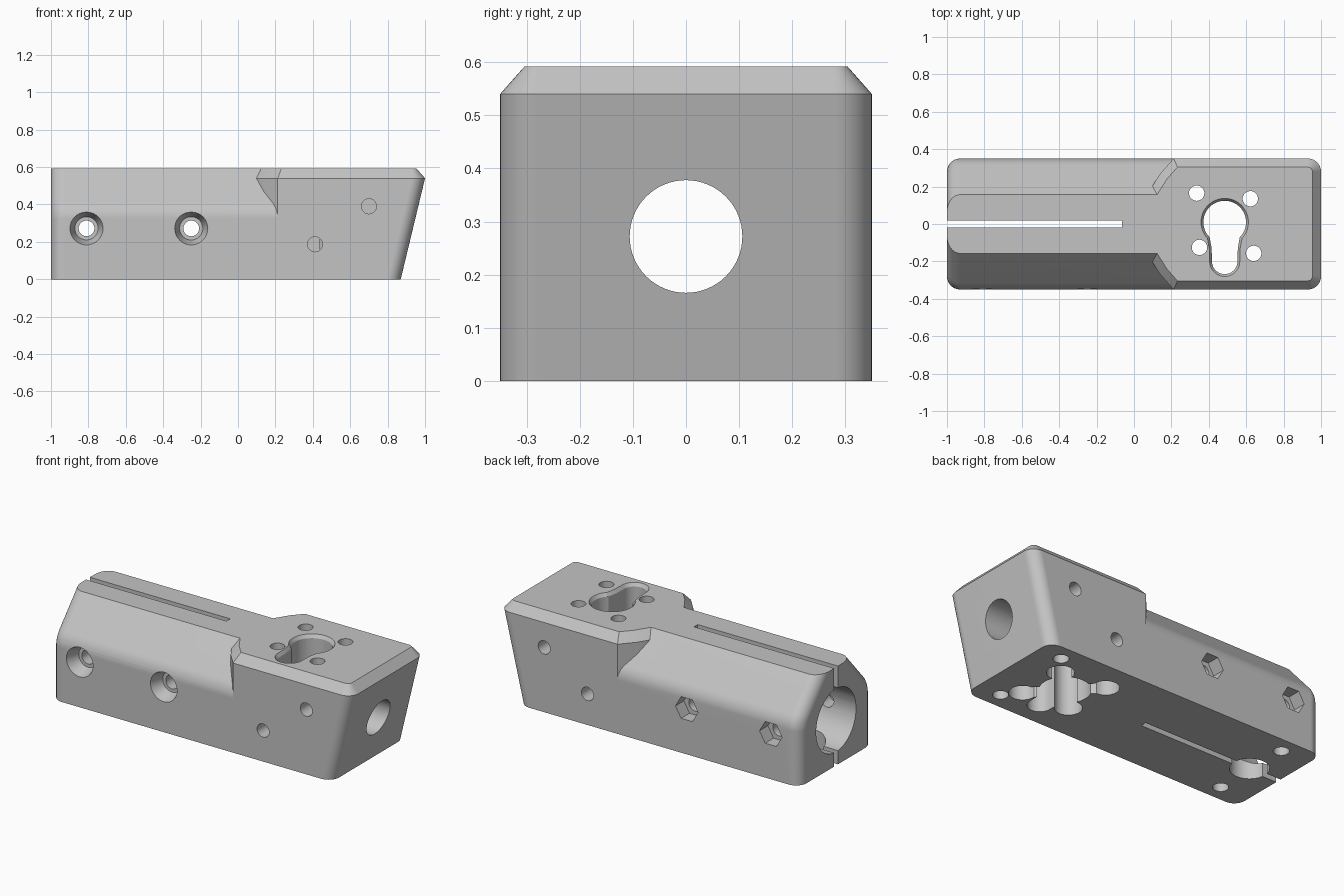
import bpy
import bmesh
from math import sin, cos, pi, radians
from mathutils import Vector

if "Cube" in bpy.data.objects:
    bpy.data.objects.remove(bpy.data.objects["Cube"])

H, W, R = 0.592, 0.35, 0.07      # height, half width, corner radius
BORE_Z = 0.272

grey = bpy.data.materials.new("plain_grey")
grey.use_nodes = True
grey.diffuse_color = (0.55, 0.55, 0.55, 1)
grey.node_tree.nodes["Principled BSDF"].inputs["Base Color"].default_value = (0.55, 0.55, 0.55, 1)


def loft(name, rings):
    """Closed solid through rings that have equal point counts."""
    bm = bmesh.new()
    loops = [[bm.verts.new(p) for p in ring] for ring in rings]
    n = len(loops[0])
    for a, b in zip(loops, loops[1:]):
        for i in range(n):
            j = (i + 1) % n
            bm.faces.new((a[i], a[j], b[j], b[i]))
    bm.faces.new(loops[0])
    bm.faces.new(loops[-1])
    bmesh.ops.recalc_face_normals(bm, faces=bm.faces)
    mesh = bpy.data.meshes.new(name)
    bm.to_mesh(mesh)
    bm.free()
    mesh.materials.append(grey)
    obj = bpy.data.objects.new(name, mesh)
    bpy.context.scene.collection.objects.link(obj)
    return obj


def inset(pts, d):
    """Mitred inset of a counterclockwise outline."""
    out = []
    for i, p in enumerate(pts):
        e1 = (p - pts[i - 1]).normalized()
        e2 = (pts[(i + 1) % len(pts)] - p).normalized()
        n1, n2 = Vector((-e1.y, e1.x)), Vector((-e2.y, e2.x))
        out.append(p + (n1 + n2) * (d / (1 + n1.dot(n2))))
    return out


def at_z(pts, z):
    return [(p.x, p.y, z) for p in pts]


def arc(cx, cy, r, a, b, n):
    steps = [radians(a + (b - a) * i / n) for i in range(n + 1)]
    return [Vector((cx + r * cos(t), cy + r * sin(t))) for t in steps]


def combine(tool, operation="DIFFERENCE"):
    """Boolean a tool into the body, then discard it."""
    tool.hide_render = True
    mod = body.modifiers.new("boolean", "BOOLEAN")
    mod.operation, mod.solver, mod.object = operation, "EXACT", tool
    bpy.context.view_layer.objects.active = body
    bpy.ops.object.modifier_apply(modifier=mod.name)
    bpy.data.objects.remove(tool)


def drill(axis, u, v, start, end, r, r_end=None, n=40):
    """Round or n-sided hole along an axis; u, v are the other coordinates in order."""
    rings = []
    for w, rad in ((start, r), (end, r_end or r)):
        ring = []
        for i in range(n):
            t = 2 * pi * i / n
            p = [u + rad * cos(t), v + rad * sin(t)]
            p.insert("xyz".index(axis), w)
            ring.append(p)
        rings.append(ring)
    combine(loft("drill", rings))


# Clamp barrel: sloped shoulders, filleted at the free end
SLOPE_TOP, CORNER_Z, T = 0.157, 0.375, 0.05
down = Vector((W - SLOPE_TOP, CORNER_Z - H)).normalized()
corner = Vector((W, CORNER_Z))
a, b = corner + Vector((0, -T)), corner - down * T
half = [Vector((W, 0))]
half += [a.lerp(corner, i / 6).lerp(corner.lerp(b, i / 6), i / 6) for i in range(7)]
half.append(Vector((SLOPE_TOP, H)))


def section(x, d):
    side = []
    for p in half:
        k = min(1, max(0, (p.y - a.y) / (b.y - a.y)))
        side.append((p.x - d * (1 + 0.34 * k), p.y))
    return [(x, y, z) for y, z in side] + [(x, -y, z) for y, z in reversed(side)]


rings = []
for i in range(9):
    t = pi / 2 * i / 8
    rings.append(section(-1 + R * (1 - cos(t)), R * (1 - sin(t))))
rings.append(section(0.3, 0))
body = loft("clamp_block", rings)

# Wide head: slanted end and chamfered top
lower = [Vector(p) for p in ((0.03, -0.1), (0.09, -0.19), (0.139, -0.268), (0.212, -W))]
lower += arc(1 - R, R - W, R, -90, 0, 8)
outline = lower + [Vector((p.x, -p.y)) for p in reversed(lower)]
foot = [Vector((p.x - (0.13 if p.x > 0.5 else 0), p.y)) for p in outline]
combine(loft("head", [at_z(foot, 0), at_z(outline, 0.54), at_z(inset(outline, 0.046), H)]), "UNION")

# Lengthwise bores and the clamping slot
drill("x", 0, BORE_Z, -1.1, 1.1, 0.106, n=64)
drill("x", 0, BORE_Z, -1.1, 0.0, 0.19, n=64)
slot = [Vector(p) for p in ((-1.1, -0.018), (-0.065, -0.018), (-0.065, 0.018), (-1.1, 0.018))]
combine(loft("slot", [at_z(slot, -0.1), at_z(slot, 0.7)]))

# Clamp bolts: countersunk front, hexagonal nut pockets at the back
for x in (-0.81, -0.25):
    drill("y", x, BORE_Z, -0.5, 0.5, 0.042)
    drill("y", x, BORE_Z, -W - 0.02, -0.27, 0.095, 0.062)
    drill("y", x, BORE_Z, 0.27, 0.5, 0.075, n=6)

# Keyhole through the head with a chamfered rim
KX, KY = 0.485, 0.01
key = arc(KX, KY, 0.114, -45, 225, 36)
key += [Vector((KX - 0.07, -0.13))] + arc(KX, -0.2, 0.068, 180, 360, 18) + [Vector((KX + 0.07, -0.13))]
combine(loft("keyhole", [at_z(key, -0.1), at_z(key, 0.7)]))
combine(loft("keyhole_rim", [at_z(key, H - 0.02), at_z(inset(key, -0.014), H + 0.002)]))

# Lobed pocket underneath, with a screw hole in each lobe
POCKET = 0.4
drill("z", KX, KY, -0.1, POCKET, 0.14, n=48)
for x, y in ((0.335, 0.165), (0.622, 0.135), (0.35, -0.125), (0.64, -0.157)):
    c, k = Vector((x, y)), Vector((KX, KY))
    s = (c - k).normalized().orthogonal() * 0.052
    bar = [c + s, c - s, k - s, k + s]
    combine(loft("lobe_neck", [at_z(bar, -0.1), at_z(bar, POCKET)]))
    drill("z", x, y, -0.1, POCKET, 0.075)
    drill("z", x, y, -0.1, 0.7, 0.041)

# Underside: large port into the bore and four blind holes
drill("z", -0.8, 0, -0.1, BORE_Z, 0.107, n=48)
for side in (-1, 1):
    for x in (-0.81, 0.715):
        drill("z", x, side * 0.25, -0.1, 0.15, 0.043)
    # Blind pin holes in both flanks of the head
    for x, z in ((0.412, 0.187), (0.7, 0.39)):
        drill("y", x, z, side * 0.5, side * 0.25, 0.04)

# Smooth the curved walls and keep the edges crisp
bpy.ops.object.select_all(action="DESELECT")
body.select_set(True)
bpy.context.view_layer.objects.active = body
bpy.ops.object.shade_smooth_by_angle(angle=radians(28))
weighted = body.modifiers.new("weighted_normals", "WEIGHTED_NORMAL")
weighted.keep_sharp = True
